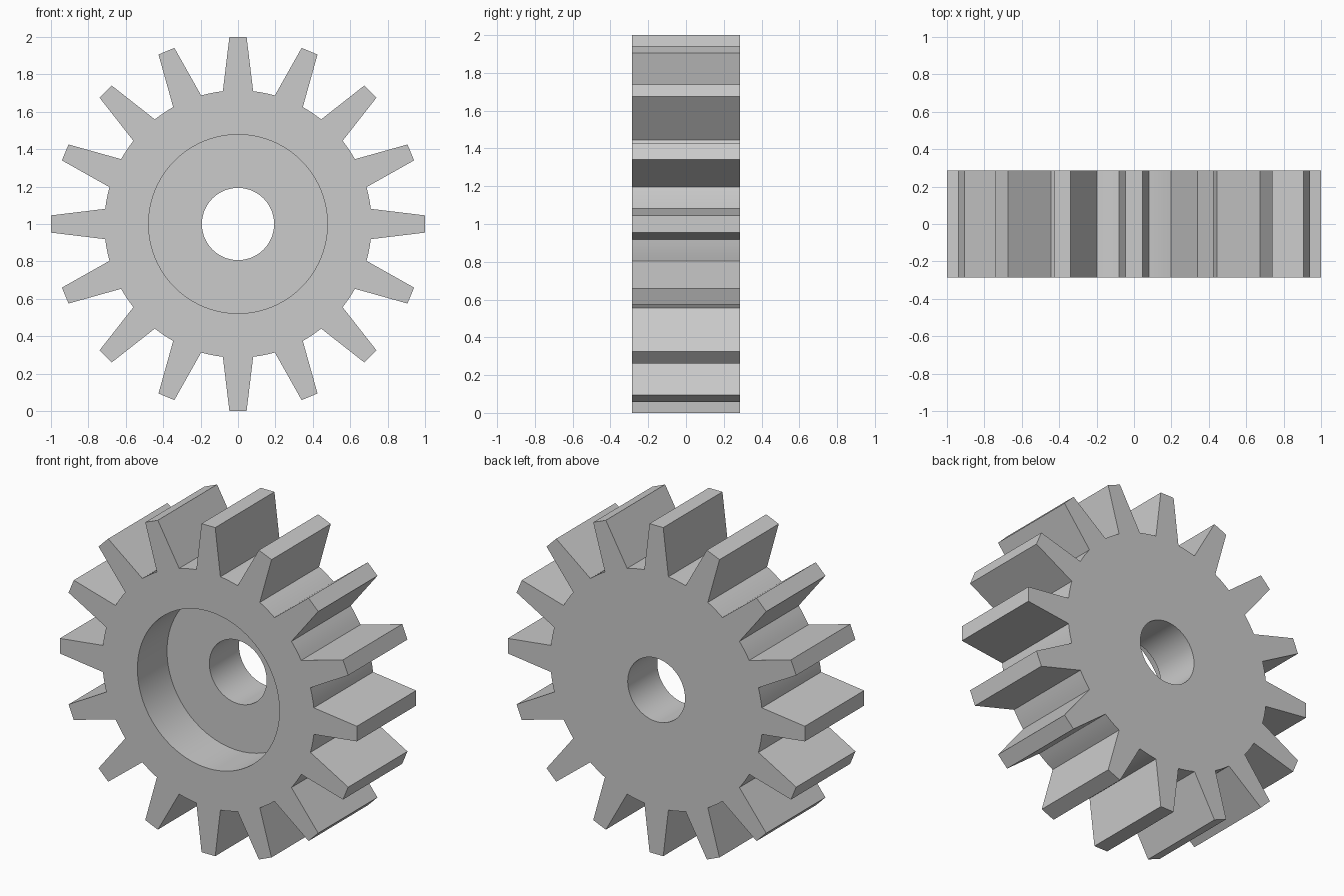
import bpy
import bmesh
from math import cos, sin, atan2, hypot, pi, radians
from mathutils import Matrix

TEETH = 16
HALF = 0.285            # half of the gear thickness
TIP, TIP_W = 1.0, 0.046     # tooth tip distance and half width
ROOT, ROOT_W = 0.71, 0.081  # tooth root distance and half width
RECESS_R, BORE_R = 0.478, 0.193
ARC_STEPS = 4

default = bpy.data.objects.get("Cube")
if default:
    bpy.data.objects.remove(default, do_unlink=True)

grey = bpy.data.materials.new("steel grey")
grey.use_nodes = True
colour = (0.6, 0.6, 0.6, 1)
grey.diffuse_color = colour
grey.node_tree.nodes["Principled BSDF"].inputs["Base Color"].default_value = colour


def make_object(name, bm):
    bmesh.ops.recalc_face_normals(bm, faces=bm.faces)
    mesh = bpy.data.meshes.new(name)
    bm.to_mesh(mesh)
    bm.free()
    mesh.materials.append(grey)
    obj = bpy.data.objects.new(name, mesh)
    bpy.context.collection.objects.link(obj)
    return obj


def gear_profile():
    """Outline of the gear: straight tapered teeth joined by root arcs."""
    points = []
    root_r = hypot(ROOT, ROOT_W)
    half_angle = atan2(ROOT_W, ROOT)
    pitch = 2 * pi / TEETH
    for i in range(TEETH):
        a = i * pitch
        for r, w in ((ROOT, -ROOT_W), (TIP, -TIP_W), (TIP, TIP_W), (ROOT, ROOT_W)):
            points.append((r * cos(a) - w * sin(a), r * sin(a) + w * cos(a)))
        for k in range(1, ARC_STEPS):
            b = a + half_angle + (pitch - 2 * half_angle) * k / ARC_STEPS
            points.append((root_r * cos(b), root_r * sin(b)))
    return points


def cylinder_cutter(name, radius, y0, y1):
    bm = bmesh.new()
    place = Matrix.Translation((0, (y0 + y1) / 2, 1)) @ Matrix.Rotation(pi / 2, 4, 'X')
    bmesh.ops.create_cone(bm, cap_ends=True, segments=96, radius1=radius,
                          radius2=radius, depth=y1 - y0, matrix=place)
    cutter = make_object(name, bm)
    cutter.hide_render = True
    return cutter


# Toothed body, extruded from front to back
bm = bmesh.new()
front = bm.faces.new([bm.verts.new((x, -HALF, 1 + z)) for x, z in gear_profile()])
extruded = bmesh.ops.extrude_face_region(bm, geom=[front], use_keep_orig=True)
bmesh.ops.translate(bm, vec=(0, 2 * HALF, 0),
                    verts=[e for e in extruded["geom"] if isinstance(e, bmesh.types.BMVert)])
gear = make_object("gear_body", bm)

# Front recess and through bore
bpy.ops.object.select_all(action='DESELECT')
gear.select_set(True)
bpy.context.view_layer.objects.active = gear
for cutter in (cylinder_cutter("recess_cutter", RECESS_R, -HALF - 0.1, 0),
               cylinder_cutter("bore_cutter", BORE_R, -HALF - 0.2, HALF + 0.2)):
    cut = gear.modifiers.new(cutter.name, 'BOOLEAN')
    cut.operation = 'DIFFERENCE'
    cut.solver = 'EXACT'
    cut.object = cutter
    bpy.ops.object.modifier_apply(modifier=cut.name)
    bpy.data.objects.remove(cutter, do_unlink=True)

# Smooth round walls, crisp teeth
bpy.ops.object.shade_smooth_by_angle(angle=radians(20))
